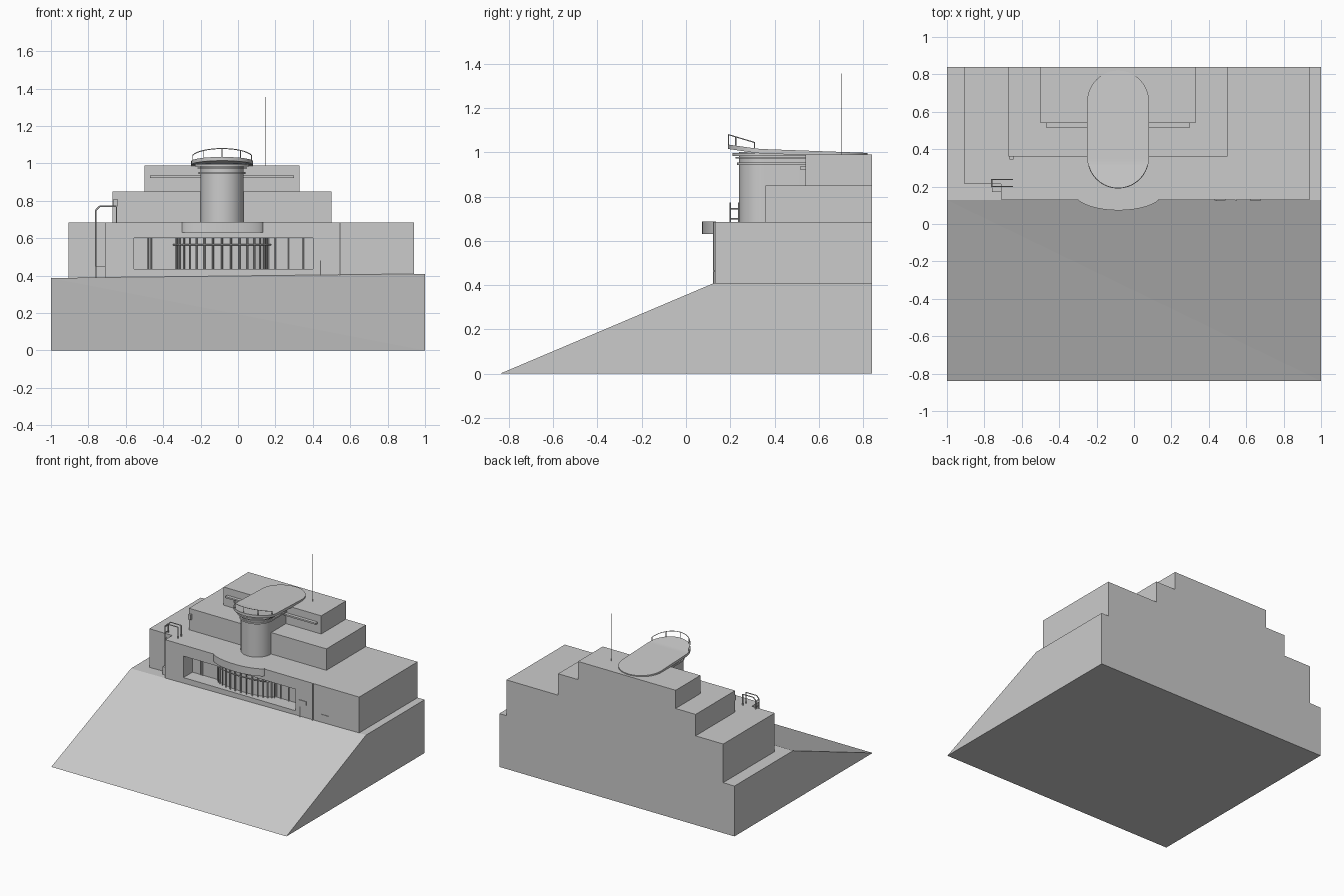
import bpy, bmesh
from math import sin, cos, pi, radians
from mathutils import Vector

if "Cube" in bpy.data.objects:
    bpy.data.objects.remove(bpy.data.objects["Cube"])

concrete = bpy.data.materials.new("concrete_grey")
concrete.use_nodes = True
concrete.diffuse_color = (0.6, 0.6, 0.6, 1)
concrete.node_tree.nodes["Principled BSDF"].inputs["Base Color"].default_value = (0.6, 0.6, 0.6, 1)


def finish(name, bm, smooth=False):
    bmesh.ops.recalc_face_normals(bm, faces=bm.faces)
    mesh = bpy.data.meshes.new(name)
    bm.to_mesh(mesh)
    bm.free()
    mesh.materials.append(concrete)
    ob = bpy.data.objects.new(name, mesh)
    bpy.context.collection.objects.link(ob)
    if smooth:
        bpy.ops.object.select_all(action='DESELECT')
        ob.select_set(True)
        bpy.context.view_layer.objects.active = ob
        bpy.ops.object.shade_smooth_by_angle(angle=radians(35))
    return ob


def prism(name, outline, low, high, smooth=False):
    """Closed outline in x,y; low and high are heights or functions of x,y."""
    bm = bmesh.new()
    rings = []
    for level in (low, high):
        rings.append([bm.verts.new((x, y, level(x, y) if callable(level) else level))
                      for x, y in outline])
    bottom, top = rings
    n = len(outline)
    for i in range(n):
        j = (i + 1) % n
        bm.faces.new((bottom[i], bottom[j], top[j], top[i]))
    bm.faces.new(bottom)
    bm.faces.new(top)
    return finish(name, bm, smooth)


def box(name, x0, x1, y0, y1, z0, z1):
    return prism(name, [(x0, y0), (x1, y0), (x1, y1), (x0, y1)], z0, z1)


def rods(name, paths, radius, sides=6):
    """Thin round bars along each polyline."""
    bm = bmesh.new()
    for path in paths:
        for a, b in zip(path, path[1:]):
            a, b = Vector(a), Vector(b)
            d = b - a
            made = bmesh.ops.create_cone(bm, cap_ends=True, segments=sides, radius1=radius,
                                         radius2=radius, depth=d.length)["verts"]
            bmesh.ops.rotate(bm, verts=made, matrix=d.to_track_quat('Z', 'Y').to_matrix())
            bmesh.ops.translate(bm, verts=made, vec=(a + b) / 2)
    return finish(name, bm)


def arc(cx, cy, rx, ry, start, end, steps):
    return [(cx + rx * cos(radians(start + (end - start) * i / steps)),
             cy + ry * sin(radians(start + (end - start) * i / steps)))
            for i in range(steps + 1)]


CX, CY = -0.085, 0.355   # tower axis

# Sloped ground block, slightly lower on its right side
bm = bmesh.new()
ends = []
for x, h in ((-1, 0.387), (1, 0.41)):
    ends.append([bm.verts.new((x, y, z)) for y, z in
                 ((-0.84, 0), (0.84, 0), (0.84, h), (0.128, h))])
for i in range(4):
    j = (i + 1) % 4
    bm.faces.new((ends[0][i], ends[0][j], ends[1][j], ends[1][i]))
for e in ends:
    bm.faces.new(e)
bmesh.ops.triangulate(bm, faces=[f for f in bm.faces if len(f.verts) == 4])
finish("ground_slope", bm)

# Lower storey with a wide window recess cut into the front
storey = prism("lower_storey", [(-0.71, 0.13), (0.94, 0.13), (0.94, 0.84), (-0.905, 0.84),
                                (-0.905, 0.215), (-0.71, 0.215)], 0.37, 0.685)
cutter = box("recess_cutter", -0.555, 0.4, 0.05, 0.24, 0.435, 0.6)
cutter.hide_render = True
cut = storey.modifiers.new("recess", 'BOOLEAN')
cut.operation, cut.object, cut.solver = 'DIFFERENCE', cutter, 'EXACT'
bpy.context.view_layer.objects.active = storey
bpy.ops.object.modifier_apply(modifier="recess")
bpy.data.objects.remove(cutter)

# Upper storeys
box("middle_storey", -0.67, 0.5, 0.36, 0.84, 0.68, 0.85)
box("upper_storey", -0.5, 0.33, 0.54, 0.84, 0.845, 0.99)
box("upper_visor", -0.47, 0.3, 0.515, 0.545, 0.923, 0.935)

# Curved bay inside the recess, with mullions and a handrail
prism("curved_bay", arc(CX, 0.245, 0.235, 0.07, 180, 360, 24), 0.43, 0.605, True)
ring = arc(CX, 0.24, 0.245, 0.085, 180, 360, 16)
rods("bay_mullions", [[(x, y, 0.435), (x, y, 0.6)] for x, y in ring], 0.005, 4)
rods("bay_rail", [[(x, y, 0.565) for x, y in arc(CX, 0.24, 0.26, 0.095, 180, 360, 16)]], 0.004, 4)
rods("flat_window_mullions", [[(x, 0.235, 0.435), (x, 0.235, 0.6)]
                              for x in (-0.48, -0.465, 0.2, 0.27, 0.35)], 0.004, 4)

# Bulging balcony
bulge = [(CX + 0.002 - 0.218 * cos(pi * i / 24), 0.135 - 0.062 * sin(pi * i / 24) ** 1.3)
         for i in range(25)]
prism("balcony", bulge, 0.63, 0.687, True)


# Round-fronted tower and its collars
def round_front(r, back):
    return arc(CX, CY, r, r, 180, 360, 28) + [(CX + r, back), (CX - r, back)]


prism("tower", round_front(0.115, 0.55), 0.68, 1.0, True)
for name, r, z, t in (("lower_collar", 0.125, 0.942, 0.012), ("middle_collar", 0.132, 0.972, 0.006),
                      ("upper_collar", 0.145, 0.984, 0.012)):
    prism(name, round_front(r, 0.545), z, z + t, True)


# Long round-ended roof, rising towards the front
def roof_top(x, y):
    return 0.997 + 0.018 * (0.82 - y) / 0.49 if y > 0.33 else 1.015 + 0.14 * (0.33 - y)


outline = arc(CX, CY, 0.165, 0.165, 180, 360, 28) + arc(CX, 0.655, 0.165, 0.165, 0, 180, 28)
bm = bmesh.new()
levels = [[bm.verts.new((x, y, roof_top(x, y) - drop)) for x, y in outline] for drop in (0.02, 0)]
n = len(outline)
for i in range(n):
    bm.faces.new((levels[0][i], levels[0][(i + 1) % n], levels[1][(i + 1) % n], levels[1][i]))
for lv in levels:     # strips across the roof join mirrored outline points
    for k in range(29):
        a, b = k, 28 - k
        if k < 14:
            quad = [lv[a], lv[a + 1], lv[b - 1], lv[b]]
            bm.faces.new(list(dict.fromkeys(quad)))
            quad = [lv[29 + a], lv[29 + a + 1], lv[29 + b - 1], lv[29 + b]]
            bm.faces.new(list(dict.fromkeys(quad)))
    bm.faces.new((lv[0], lv[28], lv[29], lv[57]))
finish("roof_canopy", bm, True)


# Railing around the roof front
def rail_height(y):
    return 1.08 - 0.3 * (y - 0.19)


rail = arc(CX, CY, 0.163, 0.163, 196, 344, 16)
rail_paths = [[(x, y, rail_height(y)) for x, y in rail]]
rail_paths += [[(x, y, roof_top(x, y) - 0.005), (x, y, rail_height(y))] for x, y in rail[::4]]
rods("roof_railing", rail_paths, 0.0025)

# Access ladder hooked over the lower roof
ladder = [[(-0.76, y, 0.37), (-0.76, y, 0.75), (-0.74, y, 0.77), (-0.65, y, 0.77), (-0.65, y, 0.68)]
          for y in (0.2, 0.238)]
ladder += [[(-0.76, 0.2, 0.43 + 0.045 * i), (-0.76, 0.238, 0.43 + 0.045 * i)] for i in range(8)]
rods("access_ladder", ladder, 0.004)
box("ladder_landing", -0.76, -0.705, 0.17, 0.215, 0.37, 0.45)
box("wall_bracket", -0.665, -0.645, 0.345, 0.365, 0.77, 0.81)

# Small fittings on the front wall and the mast
rods("drain_pipe", [[(0.545, 0.128, 0.4), (0.545, 0.128, 0.685)]], 0.005)
rods("short_post", [[(0.44, 0.126, 0.4), (0.44, 0.126, 0.48)]], 0.003)
box("wall_plate", 0.43, 0.49, 0.125, 0.132, 0.5, 0.53)
box("wall_slot", 0.62, 0.68, 0.126, 0.132, 0.46, 0.468)
rods("mast", [[(0.145, 0.7, 0.98), (0.145, 0.7, 1.355)]], 0.0012, 4)
